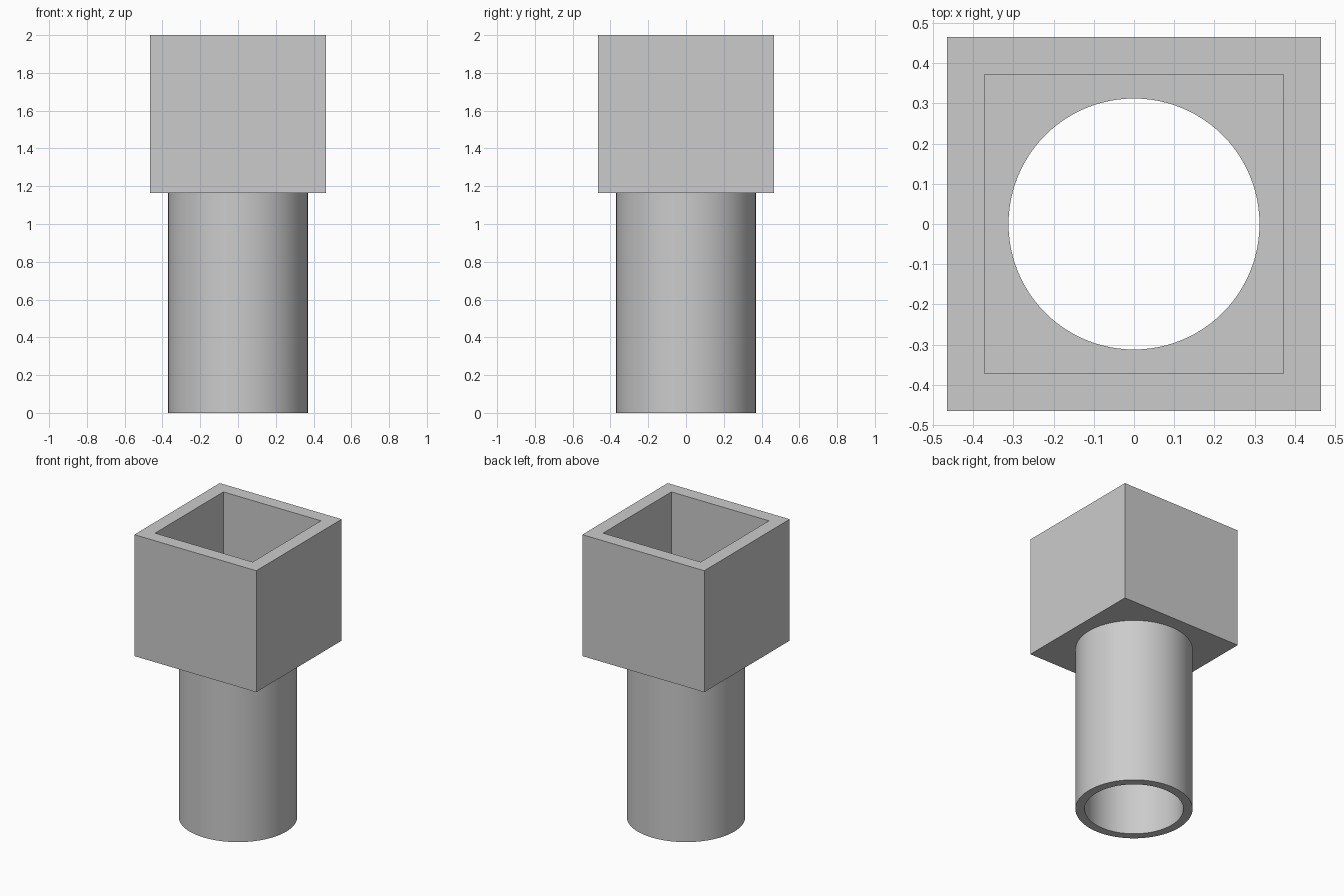
import bpy, bmesh, math

if "Cube" in bpy.data.objects:
    bpy.data.objects.remove(bpy.data.objects["Cube"])

SEGMENTS = 96          # multiple of 8, so square rings get exact corners

grey = bpy.data.materials.new("plain_grey")
grey.diffuse_color = (0.60, 0.60, 0.60, 1)
grey.use_nodes = True
grey.node_tree.nodes["Principled BSDF"].inputs["Base Color"].default_value = grey.diffuse_color


def ring(bm, shape, half, z):
    """Loop of points on a circle or a square of the given half width."""
    verts = []
    for i in range(SEGMENTS):
        a = 2 * math.pi * i / SEGMENTS
        c, s = math.cos(a), math.sin(a)
        r = half if shape == "round" else half / max(abs(c), abs(s))
        verts.append(bm.verts.new((r * c, r * s, z)))
    return verts


# Closed cross-section: up the outside, over the rim, down the inside
section = [
    ("round", 0.370, 0.0),      # pipe outer foot
    ("round", 0.370, 1.163),    # pipe meets socket underside
    ("square", 0.465, 1.163),   # socket outer bottom
    ("square", 0.465, 2.0),     # socket outer rim
    ("square", 0.372, 2.0),     # socket inner rim
    ("square", 0.372, 1.256),   # socket floor
    ("round", 0.312, 1.256),    # bore top
    ("round", 0.312, 0.0),      # bore foot
]

bm = bmesh.new()
rings = [ring(bm, *step) for step in section]
for k, low in enumerate(rings):
    high = rings[(k + 1) % len(rings)]
    for i in range(SEGMENTS):
        j = (i + 1) % SEGMENTS
        bm.faces.new((low[i], low[j], high[j], high[i]))

# Merge the flat strips of the square walls
bmesh.ops.dissolve_limit(bm, angle_limit=math.radians(1),
                         verts=bm.verts[:], edges=bm.edges[:])
bmesh.ops.recalc_face_normals(bm, faces=bm.faces[:])

mesh = bpy.data.meshes.new("socket_adapter")
bm.to_mesh(mesh)
bm.free()
mesh.materials.append(grey)
adapter = bpy.data.objects.new("socket_adapter", mesh)
bpy.context.collection.objects.link(adapter)

# Smooth pipe walls, sharp edges elsewhere
bpy.context.view_layer.objects.active = adapter
adapter.select_set(True)
bpy.ops.object.shade_smooth_by_angle(angle=math.radians(30))
